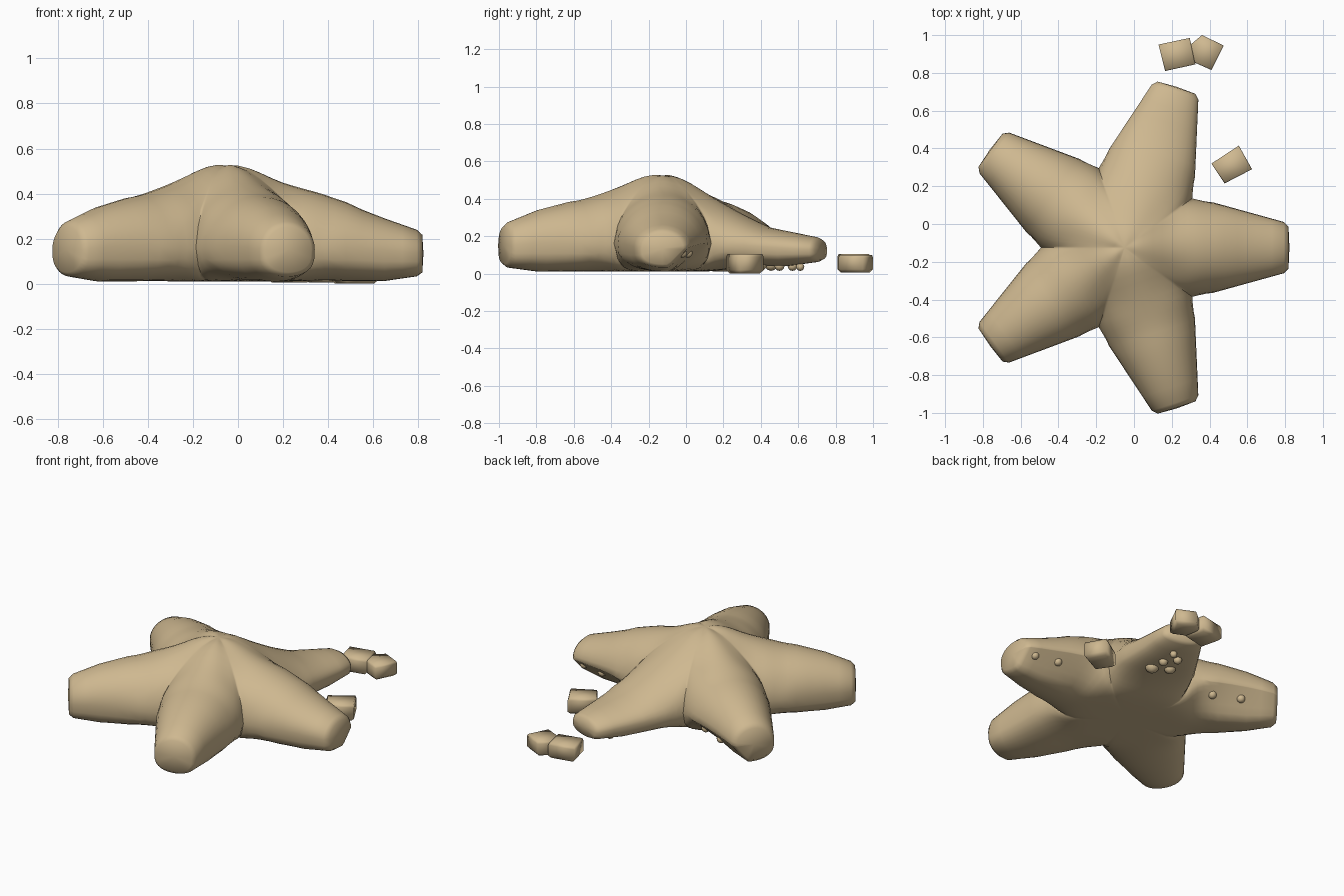
import bpy, bmesh, math
from mathutils import Matrix, Vector

cube = bpy.data.objects.get("Cube")
if cube:
    bpy.data.objects.remove(cube, do_unlink=True)

tan = bpy.data.materials.new("sandy_tan")
tan.use_nodes = True
tan.diffuse_color = (0.62, 0.48, 0.28, 1)
tan.node_tree.nodes["Principled BSDF"].inputs["Base Color"].default_value = tan.diffuse_color

CENTRE = Vector((-0.05, -0.125, 0))
WEDGE = math.tan(math.radians(36))
NOTCH, MID = 0.368, 0.15


def interp(points, x):
    """Piecewise linear curve through (x, value) points."""
    for (x0, v0), (x1, v1) in zip(points, points[1:]):
        if x <= x1:
            return v0 + (v1 - v0) * max(0, x - x0) / (x1 - x0)
    return points[-1][1]


def arm_frame(angle):
    return Matrix.Translation(CENTRE) @ Matrix.Rotation(math.radians(angle), 4, 'Z')


def finish(bm, name, angle):
    bmesh.ops.recalc_face_normals(bm, faces=bm.faces)
    mesh = bpy.data.meshes.new(name)
    bm.to_mesh(mesh)
    bm.free()
    mesh.materials.append(tan)
    obj = bpy.data.objects.new(name, mesh)
    bpy.context.collection.objects.link(obj)
    bpy.ops.object.select_all(action='DESELECT')
    obj.select_set(True)
    bpy.context.view_layer.objects.active = obj
    bpy.ops.object.shade_smooth_by_angle(angle=math.radians(angle))


# Height of the valleys between arms, and ridge heights along the arms
VALLEY = [(0, 0.54), (0.1, 0.525), (0.2, 0.425), (0.29, 0.33), (0.345, 0.25), (NOTCH, MID)]
FULL = [(0, 0.54), (0.1, 0.54), (0.2, 0.485), (0.42, 0.41), (0.7, 0.34), (0.88, 0.27)]
EAST = [(0, 0.54), (0.1, 0.535), (0.17, 0.475), (0.45, 0.40), (0.63, 0.315), (0.87, 0.23)]
BACK = [(0, 0.54), (0.1, 0.53), (0.18, 0.465), (0.39, 0.35), (0.58, 0.25), (0.89, 0.19)]
# Angle, length, ridge, underside height, side whose lower edge is cut flat
ARMS = [(0, 0.873, EAST, 0.012, 1), (72, 0.895, BACK, 0.04, 0), (144, 0.882, FULL, 0.01, -1),
        (216, 0.882, FULL, 0.01, 0), (288, 0.895, FULL, 0.01, 0)]
STATIONS = [0, 0.05, 0.1, 0.15, 0.2, 0.25, 0.3, 0.345, NOTCH, 0.395, 0.43, 0.47, 0.53,
            0.6, 0.7, 0.78]


def section(x, length, ridge, low, cut, steps=8):
    """Top and bottom arcs across one arm at distance x from the middle."""
    inner = x <= NOTCH
    width = x * WEDGE if inner else NOTCH * WEDGE - (x - NOTCH) * 0.277
    top = interp(ridge, x)
    base = interp([(0, 0.01), (0.25, 0.01), (0.5, low), (0.7, low), (length, low + 0.025)], x)
    mid = MID if inner else interp([(NOTCH, MID), (length, (top + base) / 2)], x)
    shrink = 0 if x >= length else 0.86 if x > length - 0.02 else 1
    edge_top = interp(VALLEY, x) if inner else mid
    edge_low = interp([(0, 0.01), (0.31, 0.01), (NOTCH, MID)], x) if inner else mid
    sharp = min(1, x / NOTCH) ** 3
    upper, lower = [], []
    for j in range(-steps, steps + 1):
        a = j / steps * math.pi / 2
        s, c = math.sin(a), max(0, math.cos(a))
        crown = sharp * c + (1 - sharp) * (1 + math.cos(math.pi * s)) / 2
        bulge = c ** 0.6
        if cut and j * cut > 0 and not inner:
            bulge = min(1, 1.35 * (1 - abs(s)))
        for arc, z in ((upper, edge_top + (top - edge_top) * crown),
                       (lower, edge_low + (base - edge_low) * bulge)):
            arc.append(Vector((x, width * s * shrink, mid + (z - mid) * shrink)))
    return upper, lower


# Five-armed body: one wedge per arm, welded and softened along the valleys
bm = bmesh.new()
for angle, length, *shape in ARMS:
    place = arm_frame(angle)
    stations = STATIONS + [length - 0.03, length - 0.005, length]
    rows = [section(x, length, *shape) for x in stations]
    for side in (0, 1):
        grid = [[bm.verts.new(place @ p) for p in row[side]] for row in rows]
        for r0, r1 in zip(grid, grid[1:]):
            for k in range(len(r0) - 1):
                bm.faces.new((r0[k], r1[k], r1[k + 1], r0[k + 1]))
bmesh.ops.remove_doubles(bm, verts=bm.verts, dist=0.0005)
for reach, rounds in ((0.52, 6), (0.25, 4)):
    core = [v for v in bm.verts if (v.co.xy - CENTRE.xy).length < reach]
    for _ in range(rounds):
        bmesh.ops.smooth_vert(bm, verts=core, factor=0.5,
                              use_axis_x=True, use_axis_y=True, use_axis_z=True)
finish(bm, "star_body", 60)


# Small knobs under the arms that face the back
def knob(name, angle, r, y, z, radius):
    bm = bmesh.new()
    bmesh.ops.create_icosphere(bm, subdivisions=2, radius=radius,
                               matrix=arm_frame(angle) @ Matrix.Translation((r, y, z)))
    finish(bm, name, 60)


for i, (r, y) in enumerate([(0.64, 0.135), (0.79, 0.105)]):
    knob(f"east_knob_{i}", 0, r, y, 0.11, 0.026)
for i, (r, y) in enumerate([(0.49, 0.165), (0.66, 0.13)]):
    knob(f"west_knob_{i}", 144, r, -y, 0.11, 0.026)
for i, (r, y, size) in enumerate([(0.57, -0.07, 0.042), (0.6, 0.03, 0.036), (0.67, -0.04, 0.028),
                                  (0.72, 0.03, 0.026), (0.78, -0.02, 0.022)]):
    knob(f"back_knob_{i}", 72, r, y, 0.014 + size, size)


# Loose pebbles beside the back arm
def pebble(name, outline, low, high):
    bm = bmesh.new()
    mid = sum((Vector(p) for p in outline), Vector((0, 0))) / len(outline)
    rings = []
    for scale, t in ((0.8, 0), (1, 0.18), (1, 0.85), (0.93, 1)):
        rings.append([bm.verts.new((*(mid + (Vector(p) - mid) * scale),
                                    low + (high - low) * t)) for p in outline])
    n = len(outline)
    for r0, r1 in zip(rings, rings[1:]):
        for k in range(n):
            bm.faces.new((r0[k], r0[(k + 1) % n], r1[(k + 1) % n], r1[k]))
    bm.faces.new(rings[0])
    bm.faces.new(rings[-1])
    finish(bm, name, 100)


pebble("near_pebble", [(0.41, 0.32), (0.48, 0.215), (0.625, 0.29), (0.555, 0.415)], 0, 0.105)
pebble("far_pebble", [(0.13, 0.95), (0.165, 0.81), (0.325, 0.845), (0.295, 0.985)], 0.005, 0.105)
pebble("five_sided_pebble", [(0.36, 1.0), (0.3, 0.95), (0.32, 0.855), (0.41, 0.815),
                             (0.475, 0.945)], 0.005, 0.1)
